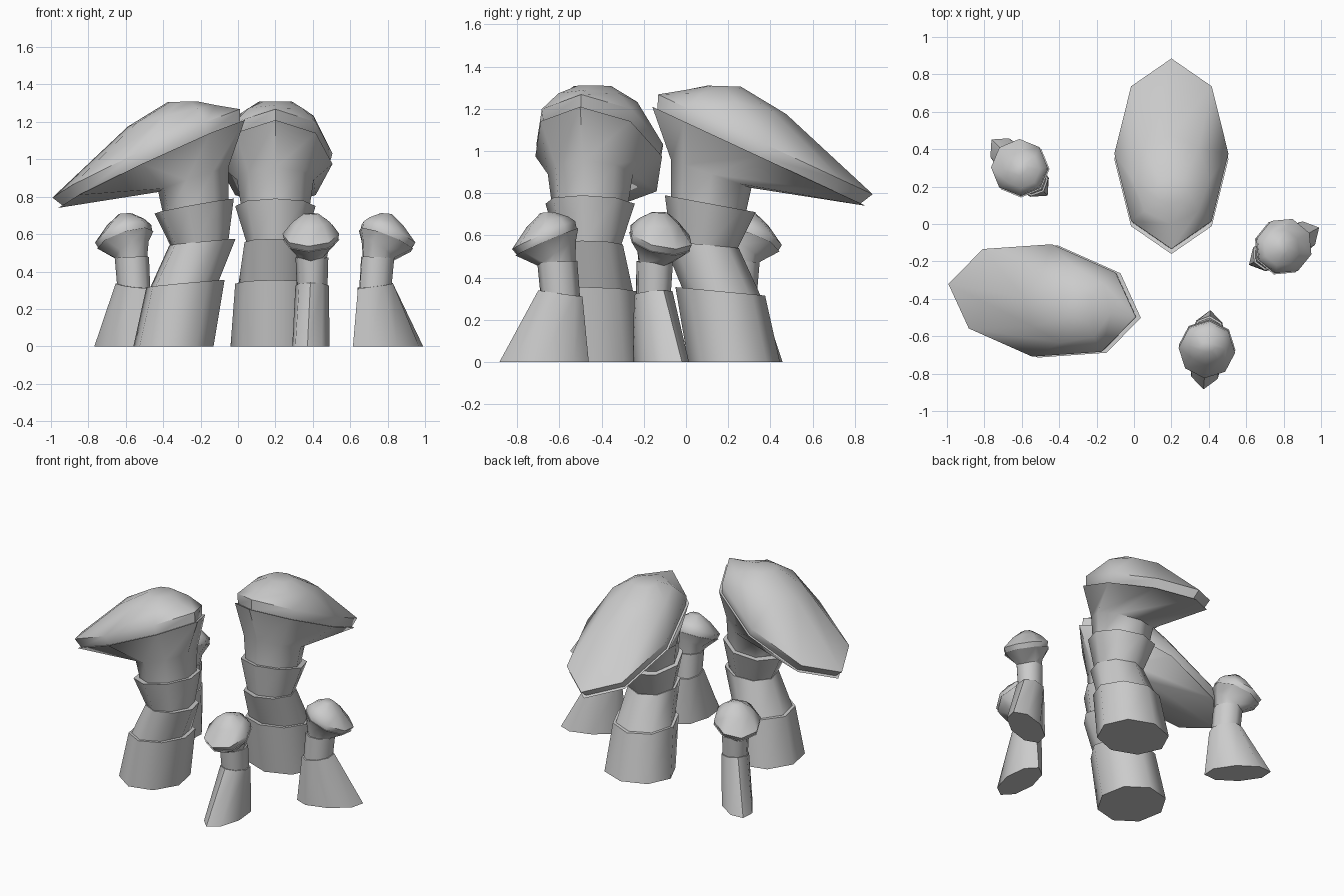
import bpy, bmesh, math

if "Cube" in bpy.data.objects:
    bpy.data.objects.remove(bpy.data.objects["Cube"])

SIDES = 8


def loft(name, rings, place):
    """Skin tilted oval rings: (u, z) of back end, (u, z) of front end, half width."""
    ox, oy, deg = place
    c, s = math.cos(math.radians(deg)), math.sin(math.radians(deg))
    bm = bmesh.new()
    loops = []
    for u0, z0, u1, z1, b in rings:
        loop = []
        for i in range(SIDES):
            t = 2 * math.pi * i / SIDES
            k = (1 + math.cos(t)) / 2
            u, z, v = u0 + (u1 - u0) * k, z0 + (z1 - z0) * k, b * math.sin(t)
            loop.append(bm.verts.new((ox + u * c - v * s, oy + u * s + v * c, z)))
        loops.append(loop)
    for lo, hi in zip(loops, loops[1:]):
        for i in range(SIDES):
            j = (i + 1) % SIDES
            bm.faces.new((lo[i], lo[j], hi[j], hi[i]))
    bm.faces.new(loops[0][::-1])
    bm.faces.new(loops[-1])
    bmesh.ops.recalc_face_normals(bm, faces=bm.faces)
    me = bpy.data.meshes.new(name)
    bm.to_mesh(me)
    bm.free()
    ob = bpy.data.objects.new(name, me)
    bpy.context.collection.objects.link(ob)
    bpy.context.view_layer.objects.active = ob
    bpy.ops.object.select_all(action='DESELECT')
    ob.select_set(True)
    bpy.ops.object.shade_smooth_by_angle(angle=math.radians(50))


def inset(ring, f):
    """Shrink a ring about its own centre."""
    u0, z0, u1, z1, b = ring
    g = (1 - f) / 2
    return (u0 + (u1 - u0) * g, z0 + (z1 - z0) * g,
            u1 - (u1 - u0) * g, z1 - (z1 - z0) * g, b * f)


def mushroom(label, stems, gills, dome, place):
    for n, rings in enumerate(stems, 1):
        loft(f"{label}_stem_{n}", rings, place)
    loft(f"{label}_gills", gills, place)
    # recessed shadow band between gills and cap
    loft(f"{label}_cap", [inset(gills[-1], 0.95)] + dome, place)


# Large mushroom: three telescoped stem pieces, flared gills, tilted cap
big_stems = [
    [(.01, 0, .445, 0, .24), (-.05, .355, .375, .315, .215)],
    [(-.01, .33, .36, .30, .20), (-.11, .575, .25, .54, .165)],
    [(-.07, .56, .235, .52, .15), (-.10, .79, .33, .71, .215)],
]
big_gills = [(-.07, .76, .28, .69, .18), (-.07, .955, .31, .825, .205),
             (-.16, 1.21, .853, .74, .305)]
big_dome = [(-.133, 1.268, .885, .795, .305), (0, 1.29, .475, 1.175, .205),
            (.10, 1.31, .26, 1.305, .09)]

# Small mushroom: wide foot, short neck, little cap
small_stems = [
    [(-.21, 0, .215, 0, .10), (-.18, .31, .03, .34, .09)],
    [(-.17, .29, .02, .32, .082), (-.155, .48, .035, .47, .088)],
]
small_gills = [(-.145, .46, .025, .43, .075), (-.15, .58, .03, .455, .09),
               (-.16, .635, .14, .505, .152)]
small_dome = [(-.145, .668, .155, .535, .152), (-.11, .69, .085, .64, .10),
              (-.04, .712, .02, .706, .04)]

# Placement: x, y, heading of the drooping side
mushroom("back_mushroom", big_stems, big_gills, big_dome, (.20, 0, 90))
mushroom("left_mushroom", big_stems, big_gills, big_dome, (-.121, -.474, 170))
for label, place in (("small_front", (.39, -.67, -95)),
                     ("small_right", (.80, -.12, 28)),
                     ("small_back", (-.61, .30, 135))):
    mushroom(label, small_stems, small_gills, small_dome, place)
